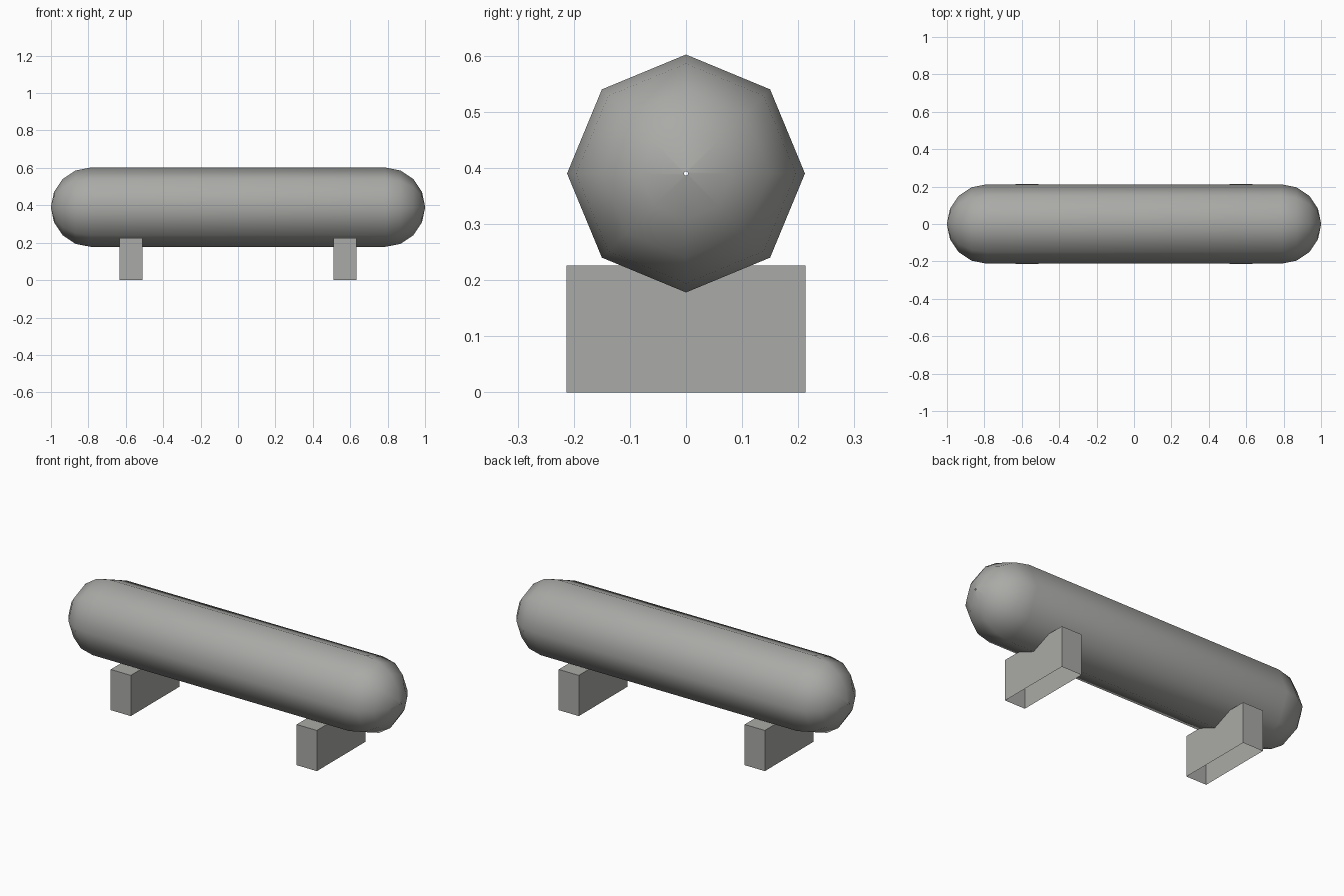
import bpy, bmesh
from math import sin, cos, pi
from mathutils import Vector

cube = bpy.data.objects.get("Cube")
if cube:
    bpy.data.objects.remove(cube, do_unlink=True)

grey = bpy.data.materials.new("warm_grey")
grey.use_nodes = True
colour = (0.4, 0.4, 0.385, 1)
grey.diffuse_color = colour
grey.node_tree.nodes["Principled BSDF"].inputs["Base Color"].default_value = colour


def add_object(name, bm):
    mesh = bpy.data.meshes.new(name)
    bm.to_mesh(mesh)
    bm.free()
    mesh.materials.append(grey)
    obj = bpy.data.objects.new(name, mesh)
    bpy.context.collection.objects.link(obj)
    return obj


# Tank: eight-sided cylinder with rounded ends and a pinhole at each tip
RADIUS, AXIS_Z, SIDES, RINGS, PINHOLE = 0.212, 0.39, 8, 4, 0.004
straight = 1 - RADIUS
right_end = [(straight + RADIUS * sin(a), max(RADIUS * cos(a), PINHOLE))
             for a in (i * pi / 2 / RINGS for i in range(RINGS + 1))]
profile = [(-x, r) for x, r in reversed(right_end)] + right_end

bm = bmesh.new()
verts = [bm.verts.new((x, 0, AXIS_Z + r)) for x, r in profile]
edges = [bm.edges.new(pair) for pair in zip(verts, verts[1:])]
bmesh.ops.spin(bm, geom=verts + edges, cent=(0, 0, AXIS_Z), axis=(1, 0, 0),
               angle=2 * pi, steps=SIDES)
bmesh.ops.remove_doubles(bm, verts=bm.verts, dist=0.0005)
bmesh.ops.recalc_face_normals(bm, faces=bm.faces)
# Make sure the shell faces outwards
top = max(bm.faces, key=lambda f: f.calc_area())
outward = top.calc_center_median() - Vector((0, 0, AXIS_Z))
if top.normal.dot(outward) < 0:
    bmesh.ops.reverse_faces(bm, faces=bm.faces)
for face in bm.faces:
    face.smooth = True
add_object("tank", bm)

# Supports: boxes open at the bottom
WIDTH, DEPTH, HEIGHT = 0.124, 0.426, 0.226
for name, x in (("right_support", -0.572), ("left_support", 0.572)):
    bm = bmesh.new()
    bmesh.ops.create_cube(bm, size=1)
    bmesh.ops.scale(bm, vec=(WIDTH, DEPTH, HEIGHT), verts=bm.verts)
    bmesh.ops.translate(bm, vec=(x, 0, HEIGHT / 2), verts=bm.verts)
    bottom = [f for f in bm.faces if f.normal.z < -0.5]
    bmesh.ops.delete(bm, geom=bottom, context='FACES_ONLY')
    add_object(name, bm)
